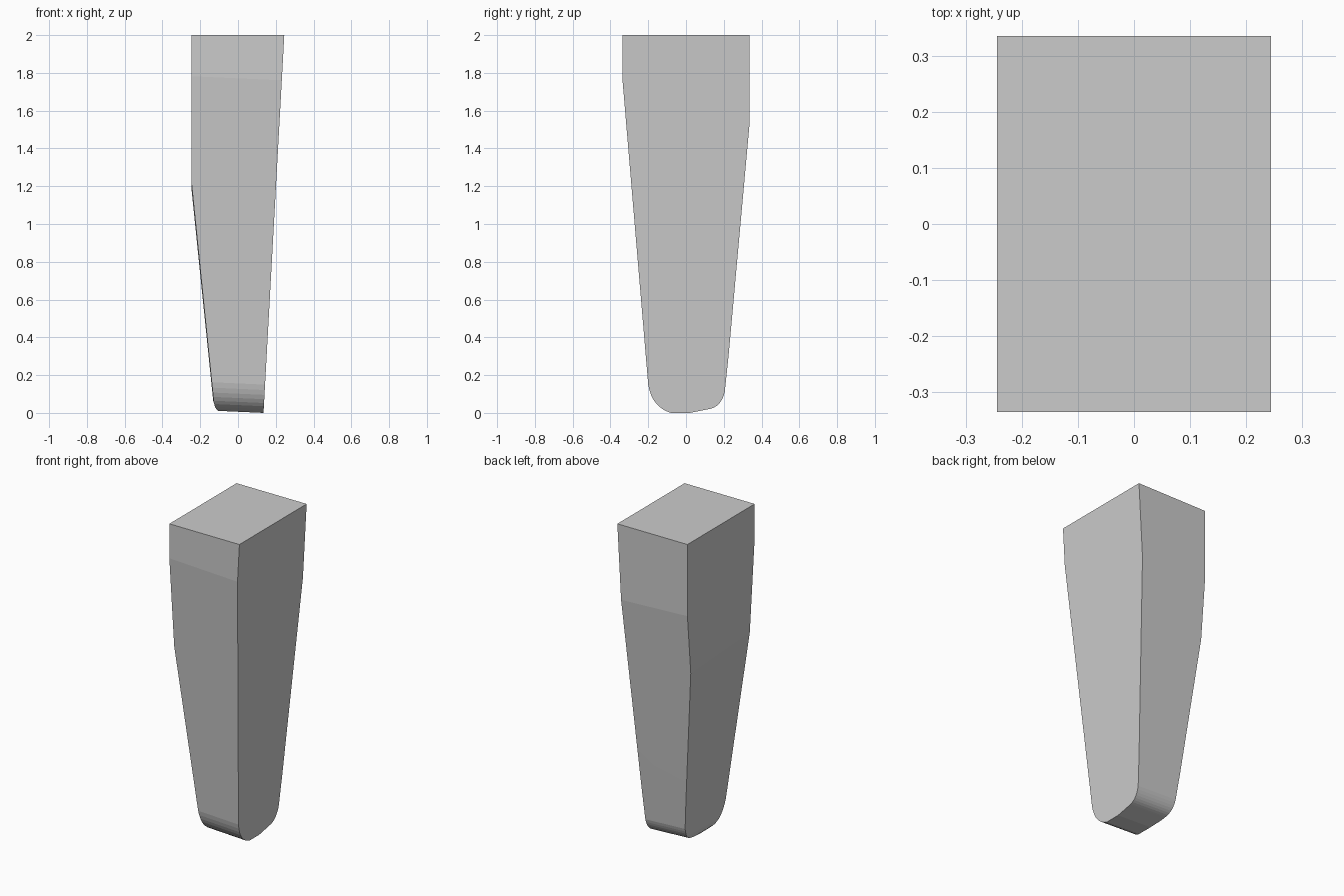
import bpy, bmesh
from mathutils import Vector

cube = bpy.data.objects.get("Cube")
if cube:
    bpy.data.objects.remove(cube, do_unlink=True)

grey = bpy.data.materials.new("plain grey")
grey.use_nodes = True
colour = (0.6, 0.6, 0.6, 1)
grey.diffuse_color = colour
grey.node_tree.nodes["Principled BSDF"].inputs["Base Color"].default_value = colour


def corner(a, c, b, steps=8):
    """Rounded corner from a to b, pulled towards c."""
    a, b, c = Vector(a), Vector(b), Vector(c)
    ts = [i / steps for i in range(steps + 1)]
    return [a * (1 - t) ** 2 + c * 2 * t * (1 - t) + b * t * t for t in ts]


# Side profile (y, z): straight top, tapered shaft, rounded tip
profile = [(-0.336, 2.1), (-0.336, 1.765)]
profile += corner((-0.2, 0.15), (-0.18, 0.03), (-0.08, 0))
profile += [(0.02, 0)]
profile += corner((0.12, 0.02), (0.185, 0.03), (0.205, 0.11))
profile += [(0.225, 0.3), (0.336, 1.53), (0.336, 2.1)]

# Extrude across the width with a slight downward tilt towards +x
bm = bmesh.new()
rings = []
for x in (-0.245, 0.26):
    rings.append([bm.verts.new((x, y, z - 0.045 * (x - 0.135))) for y, z in profile])
bm.faces.new(rings[0])
bm.faces.new(rings[1][::-1])
n = len(profile)
for i in range(n):
    j = (i + 1) % n
    bm.faces.new((rings[0][i], rings[1][i], rings[1][j], rings[0][j]))


def slice_off(point, normal):
    """Remove everything beyond a plane and cap the cut."""
    geom = bm.verts[:] + bm.edges[:] + bm.faces[:]
    cut = bmesh.ops.bisect_plane(bm, geom=geom, dist=1e-5, plane_co=point,
                                 plane_no=normal, clear_outer=True)
    edges = [e for e in cut["geom_cut"] if isinstance(e, bmesh.types.BMEdge)]
    bmesh.ops.edgenet_fill(bm, edges=edges)


# Flat top, sloping +x side, tapered -x side and its eased bottom edge
slice_off((0, 0, 2), (0, 0, 1))
slice_off((0.245, 0, 2), (1, 0, -0.055))
slice_off((-0.245, 0, 1.19), (-1, -0.006, -0.102))
slice_off((-0.13, 0, 0.06), (-1, 0, -0.3))
slice_off((-0.118, 0, 0.025), (-1, 0, -0.9))

bmesh.ops.recalc_face_normals(bm, faces=bm.faces[:])
mesh = bpy.data.meshes.new("tapered_leg")
bm.to_mesh(mesh)
bm.free()
leg = bpy.data.objects.new("tapered_leg", mesh)
mesh.materials.append(grey)
bpy.context.collection.objects.link(leg)
bpy.context.view_layer.objects.active = leg
leg.select_set(True)
bpy.ops.object.shade_smooth_by_angle(angle=0.06)
